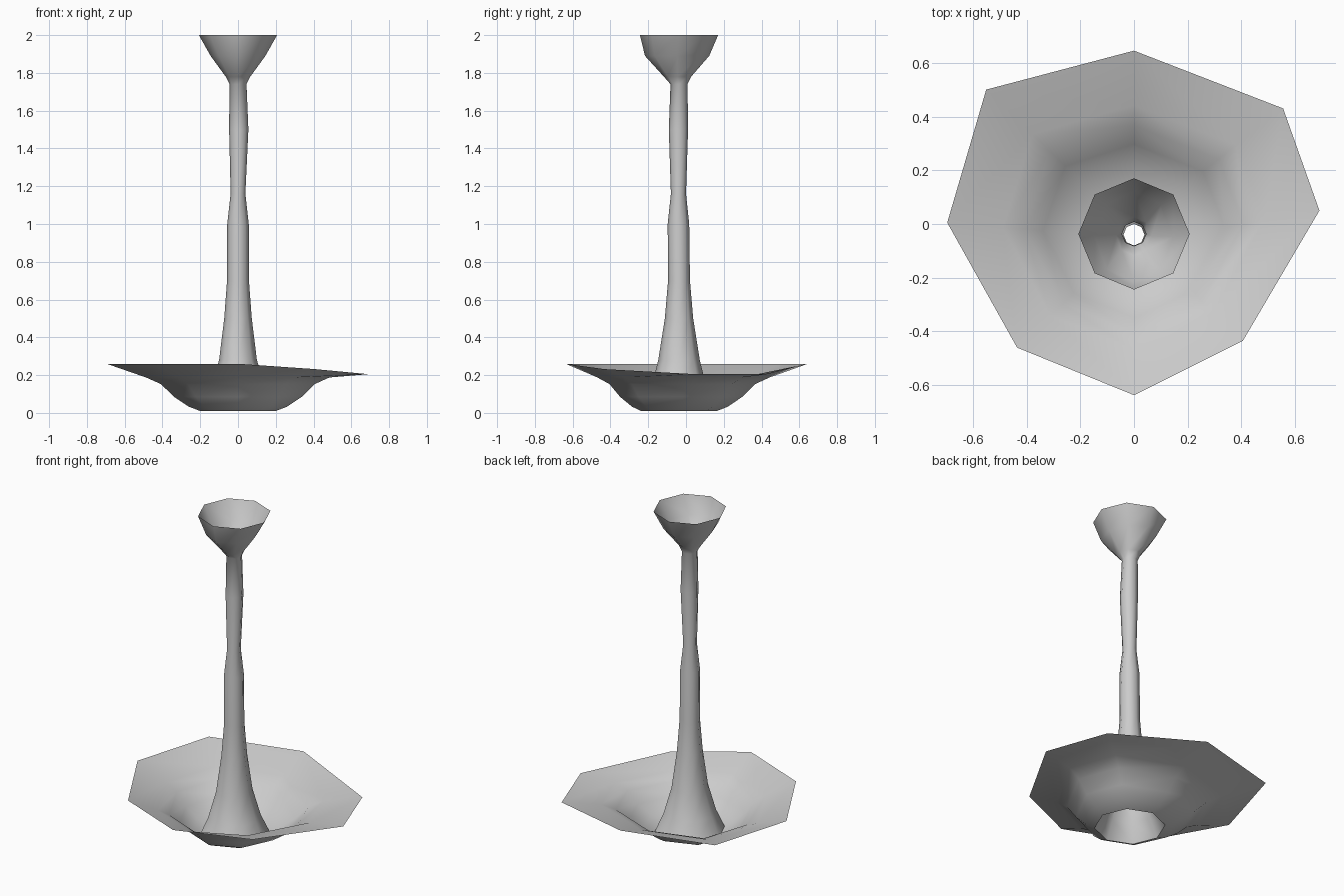
import bpy, bmesh
from math import sin, cos, tau

if "Cube" in bpy.data.objects:
    bpy.data.objects.remove(bpy.data.objects["Cube"])

N = 8


def make_object(name, rings):
    """Bridge a list of 8-point rings into one open smooth surface."""
    bm = bmesh.new()
    loops = [[bm.verts.new(p) for p in ring] for ring in rings]
    for a, b in zip(loops, loops[1:]):
        for i in range(N):
            j = (i + 1) % N
            bm.faces.new((a[i], a[j], b[j], b[i]))
    me = bpy.data.meshes.new(name)
    bm.to_mesh(me)
    bm.free()
    ob = bpy.data.objects.new(name, me)
    bpy.context.collection.objects.link(ob)
    bpy.ops.object.select_all(action='DESELECT')
    ob.select_set(True)
    bpy.context.view_layer.objects.active = ob
    bpy.ops.object.shade_smooth_by_angle(angle=1.1)
    return ob


def ring(cx, cy, z, rx, ry):
    return [(cx + rx * cos(tau * i / N), cy + ry * sin(tau * i / N), z)
            for i in range(N)]


# Foot flare, hollow stem and cup: centre x, centre y, z, radius x, radius y
profile = [
    (0, -.037, .01, .20, .20),
    (0, -.037, .12, .15, .15),
    (0, -.037, .28, .10, .11),
    (0, -.037, .50, .073, .075),
    (0, -.037, .70, .058, .058),
    (0, -.040, 1.00, .057, .057),
    (0, -.040, 1.16, .039, .040),
    (.004, -.040, 1.50, .051, .051),
    (0, -.037, 1.74, .045, .045),
    (0, -.045, 1.78, .065, .072),
    (0, -.047, 1.89, .145, .170),
    (0, -.037, 2.00, .207, .207),
]
make_object("stem_and_cup", [ring(*p) for p in profile])

# Uneven dish rim, counter-clockwise from +x
rim = [(.69, .05, .205), (.555, .43, .205), (0, .645, .26), (-.55, .5, .26),
       (-.695, .005, .26), (-.435, -.46, .26), (0, -.637, .26),
       (.405, -.435, .232)]
base = ring(0, -.037, .01, .20, .20)

# Dish: blend outward from base ring to rim (outward fraction, height fraction)
dish = []
for t, h in [(0, 0), (.12, .09), (.28, .30), (.42, .57), (.58, .71), (1, 1)]:
    dish.append([(b[0] + (r[0] - b[0]) * t,
                  b[1] + (r[1] - b[1]) * t,
                  b[2] + h * ((r[2] - b[2]) if t == 1 else .25))
                 for b, r in zip(base, rim)])
make_object("dish", dish)
